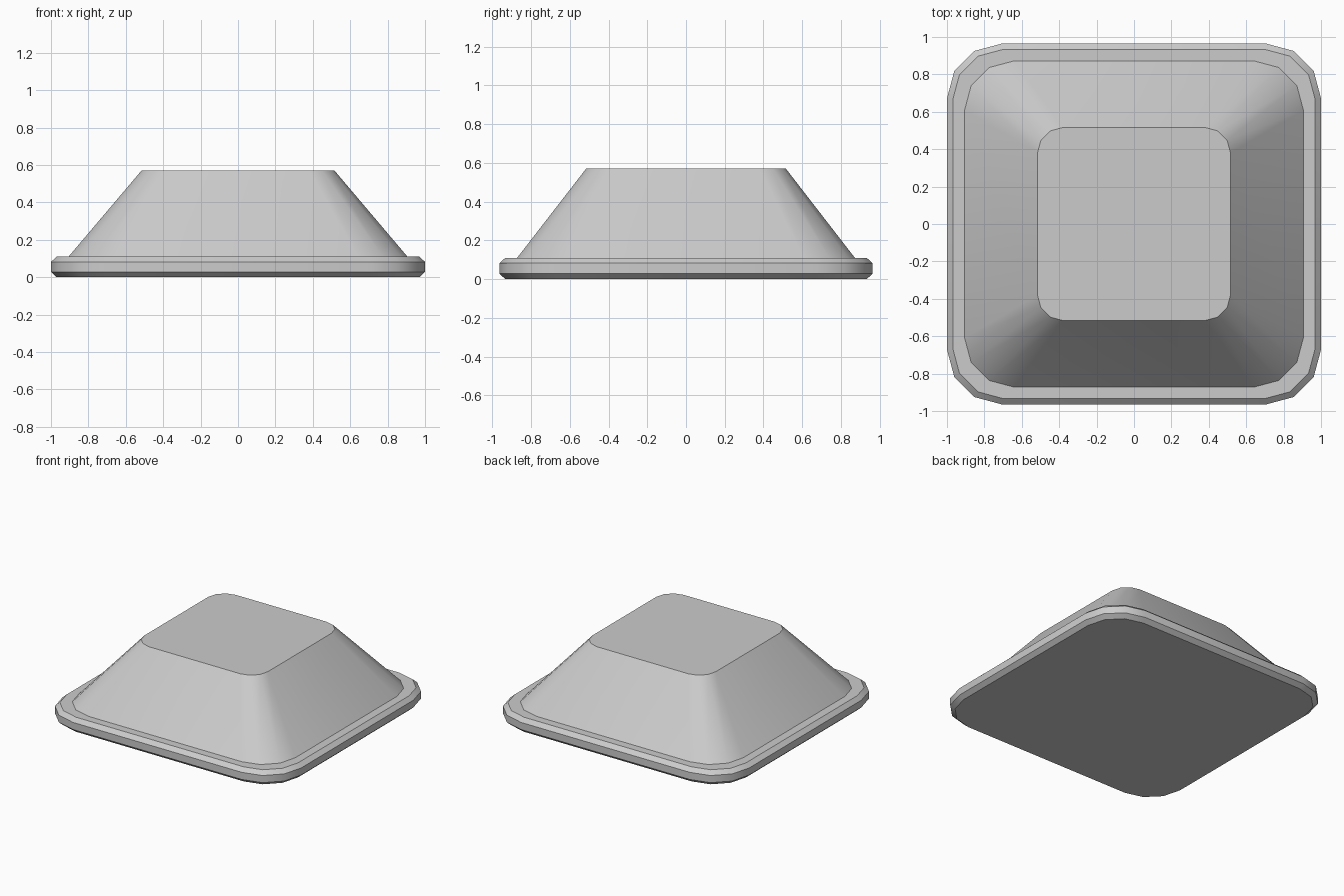
import bpy, bmesh, math

if "Cube" in bpy.data.objects:
    bpy.data.objects.remove(bpy.data.objects["Cube"])

grey = bpy.data.materials.new("light grey")
grey.diffuse_color = (0.6, 0.6, 0.6, 1)
grey.use_nodes = True
grey.node_tree.nodes["Principled BSDF"].inputs["Base Color"].default_value = grey.diffuse_color


def ring(bm, hx, hy, r, z):
    """Rounded rectangle of vertices with three segments per corner."""
    verts = []
    for k, (sx, sy) in enumerate([(1, 1), (-1, 1), (-1, -1), (1, -1)]):
        for i in range(4):
            a = math.radians(90 * k + 30 * i)
            verts.append(bm.verts.new((sx * (hx - r) + r * math.cos(a),
                                       sy * (hy - r) + r * math.sin(a), z)))
    return verts


def loft(name, sections):
    bm = bmesh.new()
    rings = [ring(bm, *s) for s in sections]
    for a, b in zip(rings, rings[1:]):
        n = len(a)
        for i in range(n):
            j = (i + 1) % n
            bm.faces.new((a[i], a[j], b[j], b[i]))
    bm.faces.new(rings[0][::-1])
    bm.faces.new(rings[-1])
    bmesh.ops.recalc_face_normals(bm, faces=bm.faces)
    mesh = bpy.data.meshes.new(name)
    bm.to_mesh(mesh)
    bm.free()
    mesh.materials.append(grey)
    obj = bpy.data.objects.new(name, mesh)
    bpy.context.collection.objects.link(obj)
    bpy.ops.object.select_all(action='DESELECT')
    obj.select_set(True)
    bpy.context.view_layer.objects.active = obj
    bpy.ops.object.shade_smooth_by_angle(angle=math.radians(40))
    return obj


# Bevelled base rim, flat ledge and tapered body: (half x, half y, radius, z)
loft("tapered_cap", [
    (0.969, 0.933, 0.268, 0.0),
    (1.0, 0.9645, 0.293, 0.028),
    (1.0, 0.9645, 0.293, 0.082),
    (0.969, 0.933, 0.268, 0.11),
    (0.906, 0.872, 0.264, 0.11),
    (0.516, 0.516, 0.136, 0.57),
])
